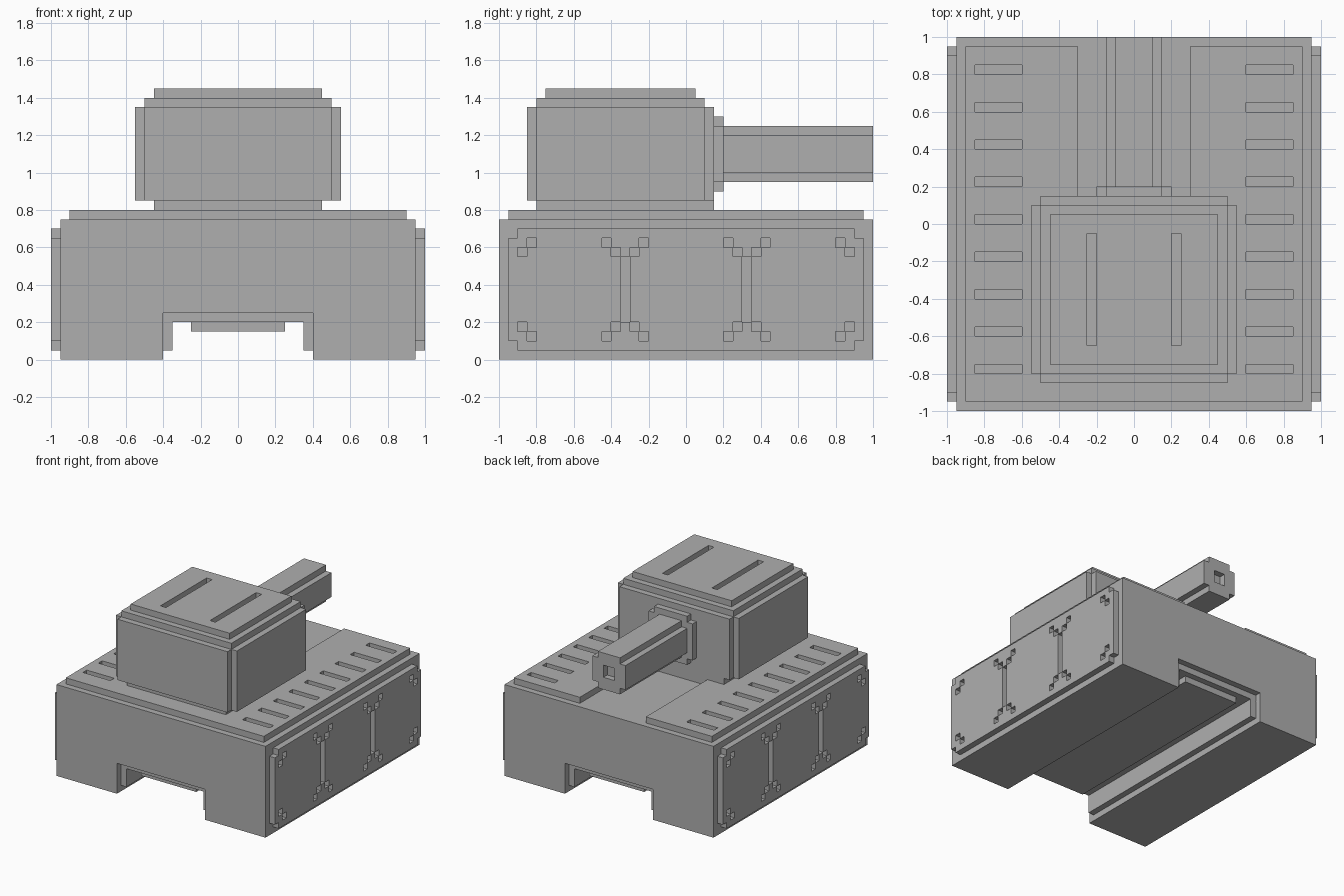
import bpy
import bmesh

cube = bpy.data.objects.get("Cube")
if cube:
    bpy.data.objects.remove(cube, do_unlink=True)

# Single flat colour
grey = bpy.data.materials.new("plain_grey")
grey.use_nodes = True
colour = (0.43, 0.43, 0.43, 1.0)
grey.diffuse_color = colour
grey.node_tree.nodes["Principled BSDF"].inputs["Base Color"].default_value = colour


def inside(u, v, rects):
    return any(a < u < b and c < v < d for a, b, c, d in rects)


def prism(name, axis, low, high, solids, holes=()):
    """Extrude a union of rectangles, minus hole rectangles, along an axis."""
    rects = list(solids) + list(holes)
    us = sorted({round(n, 3) for r in rects for n in r[:2]})
    vs = sorted({round(n, 3) for r in rects for n in r[2:]})
    bm = bmesh.new()
    verts = {}

    def vert(i, j, h):
        key = (i, j, h)
        if key not in verts:
            u, v = us[i], vs[j]
            place = {"X": (h, u, v), "Y": (u, h, v), "Z": (u, v, h)}[axis]
            verts[key] = bm.verts.new(place)
        return verts[key]

    cells = set()
    for i in range(len(us) - 1):
        for j in range(len(vs) - 1):
            u, v = (us[i] + us[i + 1]) / 2, (vs[j] + vs[j + 1]) / 2
            if inside(u, v, solids) and not inside(u, v, holes):
                cells.add((i, j))
    for i, j in sorted(cells):
        corners = [(i, j), (i + 1, j), (i + 1, j + 1), (i, j + 1)]
        neighbours = [(i, j - 1), (i + 1, j), (i, j + 1), (i - 1, j)]
        for h in (low, high):
            bm.faces.new([vert(*c, h) for c in corners])
        for k, neighbour in enumerate(neighbours):
            if neighbour not in cells:
                a, b = corners[k], corners[(k + 1) % 4]
                bm.faces.new([vert(*a, low), vert(*b, low), vert(*b, high), vert(*a, high)])
    bmesh.ops.recalc_face_normals(bm, faces=bm.faces)
    mesh = bpy.data.meshes.new(name)
    bm.to_mesh(mesh)
    bm.free()
    mesh.materials.append(grey)
    obj = bpy.data.objects.new(name, mesh)
    bpy.context.collection.objects.link(obj)
    return obj


def notched(u0, u1, v0, v1, s=0.05):
    """Two crossing rectangles: a rectangle with square-notched corners."""
    return [(u0, u1, v0 + s, v1 - s), (u0 + s, u1 - s, v0, v1)]


# Hull with a channel along the belly
prism("hull", "Y", -1, 1, [(-0.95, 0.95, 0, 0.75)], [(-0.4, 0.4, 0, 0.25)])
prism("belly_lining", "Y", -0.95, 0.95,
      [(-0.4, 0.4, 0.05, 0.25)], [(-0.35, 0.35, 0.05, 0.2)])
prism("belly_plate", "Z", 0.15, 0.2, [(-0.25, 0.25, -0.9, 0.9)])

# Side armour: stepped pixel holes and two upright slots
pixel = 0.05
side_holes = []
for m in (-1, 1):
    c = m * 0.325
    side_holes.append((c - 0.025, c + 0.025, 0.2, 0.55))
    starts = [(c - 0.075, 0.55), (c + 0.025, 0.55), (c - 0.125, 0.6), (c + 0.075, 0.6),
              (m * 0.875 - 0.025, 0.55), (m * 0.825 - 0.025, 0.6)]
    for y, z in starts:
        side_holes.append((y, y + pixel, z, z + pixel))
        side_holes.append((y, y + pixel, 0.7 - z, 0.75 - z))
for name, x in (("right_side_armour", -1), ("left_side_armour", 0.95)):
    prism(name, "X", x, x + 0.05, notched(-0.95, 0.95, 0.05, 0.7), side_holes)

# Deck with vent slots and a gap under the barrel
vents = []
for i in range(9):
    y = -0.8 + 0.2 * i
    vents += [(-0.85, -0.6, y, y + 0.05), (0.6, 0.85, y, y + 0.05)]
prism("deck", "Z", 0.75, 0.8, [(-0.9, 0.9, -0.95, 0.95)],
      vents + [(-0.3, 0.3, 0.15, 0.95)])

# Turret in stacked layers
prism("turret_base", "Z", 0.8, 0.85, [(-0.45, 0.45, -0.8, 0.15)])
prism("turret_body", "Z", 0.85, 1.35, notched(-0.55, 0.55, -0.85, 0.15))
prism("turret_roof", "Z", 1.35, 1.4, [(-0.5, 0.5, -0.8, 0.1)])
prism("turret_hatch_plate", "Z", 1.4, 1.45, [(-0.45, 0.45, -0.75, 0.05)],
      [(-0.25, -0.2, -0.65, -0.05), (0.2, 0.25, -0.65, -0.05)])

# Gun
prism("gun_collar", "Y", 0.15, 0.2, notched(-0.2, 0.2, 0.9, 1.3))
barrel = notched(-0.15, 0.15, 0.95, 1.25)
prism("gun_barrel", "Y", 0.2, 0.95, barrel)
prism("gun_muzzle", "Y", 0.95, 1, barrel, [(-0.05, 0.05, 1.05, 1.15)])
